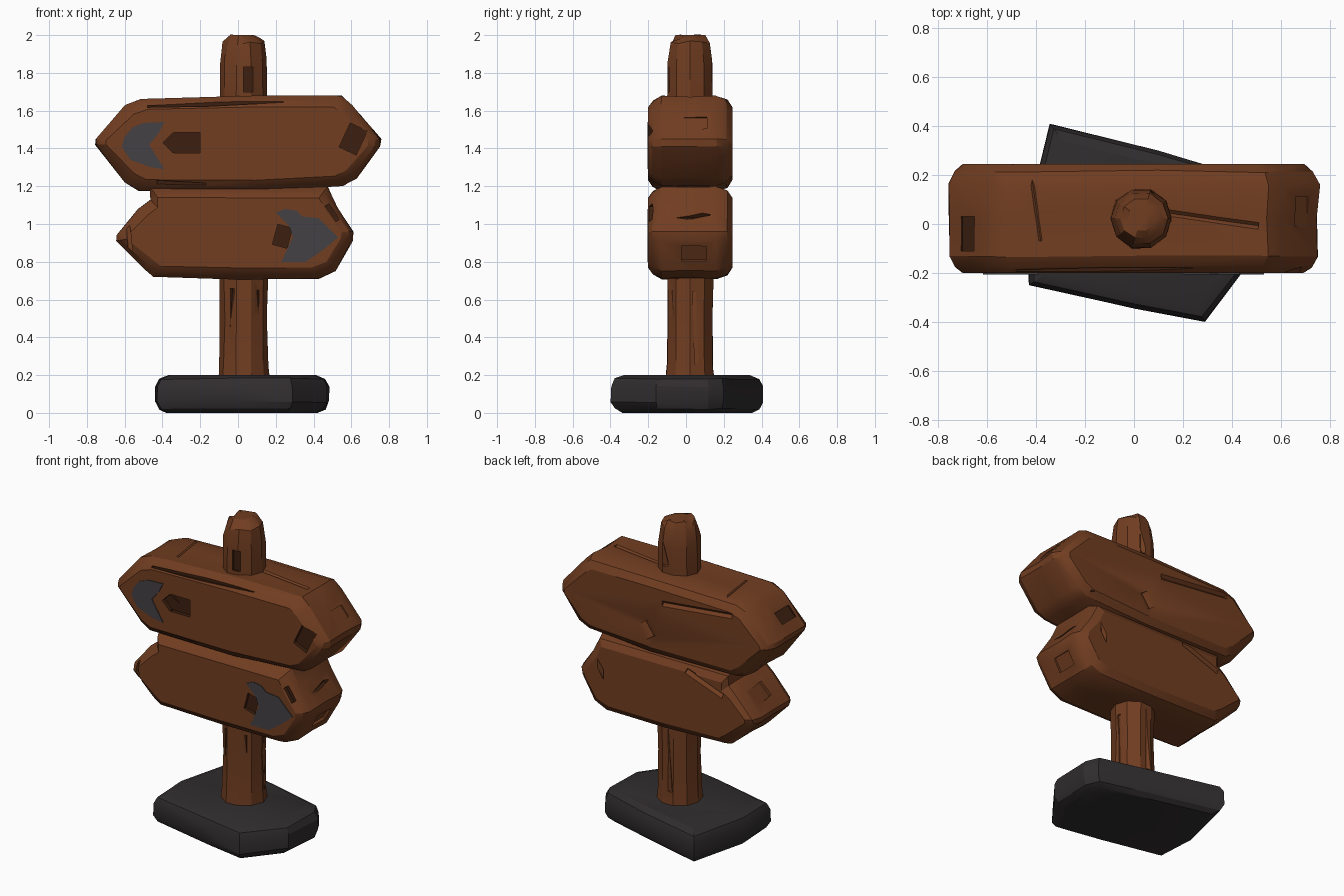
import bpy, bmesh, math, random
from mathutils import Matrix, Euler

random.seed(4)
if "Cube" in bpy.data.objects:
    bpy.data.objects.remove(bpy.data.objects["Cube"])


def material(name, r, g, b):
    m = bpy.data.materials.new(name)
    m.use_nodes = True
    m.diffuse_color = (r, g, b, 1)
    m.node_tree.nodes["Principled BSDF"].inputs["Base Color"].default_value = (r, g, b, 1)
    return m


wood = material("brown wood", 0.165, 0.047, 0.015)
carved = material("dark carved wood", 0.045, 0.014, 0.005)
stone = material("dark stone", 0.03, 0.026, 0.028)
paint = material("grey paint", 0.056, 0.052, 0.056)


def finish(name, bm, mats):
    bmesh.ops.recalc_face_normals(bm, faces=bm.faces)
    mesh = bpy.data.meshes.new(name)
    bm.to_mesh(mesh)
    bm.free()
    for m in mats:
        mesh.materials.append(m)
    ob = bpy.data.objects.new(name, mesh)
    bpy.context.collection.objects.link(ob)
    return ob


def activate(ob):
    bpy.ops.object.select_all(action="DESELECT")
    ob.select_set(True)
    bpy.context.view_layer.objects.active = ob


def loft(name, outline, rings, axis, mats, rough=0.0):
    """Stack copies of an outline; each ring is (depth, inset)."""
    bm = bmesh.new()
    us, vs = zip(*outline)
    cu, cv = (min(us) + max(us)) / 2, (min(vs) + max(vs)) / 2
    hu, hv = (max(us) - min(us)) / 2, (max(vs) - min(vs)) / 2
    loops = []
    for i, (d, inset) in enumerate(rings):
        loop = []
        inner = 0 < i < len(rings) - 1
        for u, v in outline:
            jitter = 1 - random.uniform(0, rough)
            a = cu + (u - cu) * (1 - inset / hu) * jitter
            b = cv + (v - cv) * (1 - inset / hv) * jitter
            dd = d + (random.uniform(-rough, rough) * 0.4 if inner else 0)
            loop.append(bm.verts.new((a, dd, b) if axis == "y" else (a, b, dd)))
        loops.append(loop)
    n = len(outline)
    for low, high in zip(loops, loops[1:]):
        for k in range(n):
            j = (k + 1) % n
            bm.faces.new((low[k], low[j], high[j], high[k]))
    bm.faces.new(loops[0])
    bm.faces.new(loops[-1])
    return finish(name, bm, mats)


def carve(ob, loc, size, turn=(0, 0, 0), dark=True, sides=4):
    """Cut a small prism-shaped chip; dark chips keep the darker colour."""
    bm = bmesh.new()
    spin = Matrix.Rotation(math.pi / sides, 4, "Z")
    bmesh.ops.create_cone(bm, cap_ends=True, segments=sides, radius1=0.7071,
                          radius2=0.7071, depth=1, matrix=spin)
    rot = Euler([math.radians(t) for t in turn]).to_matrix().to_4x4()
    bm.transform(Matrix.Translation(loc) @ rot @ Matrix.Diagonal((*size, 1)))
    for f in bm.faces:
        f.material_index = int(dark)
    cutter = finish("chip_cutter", bm, [wood, carved])
    cutter.hide_render = True
    activate(ob)
    mod = ob.modifiers.new("chip", "BOOLEAN")
    mod.operation, mod.solver, mod.object = "DIFFERENCE", "EXACT", cutter
    bpy.ops.object.modifier_apply(modifier=mod.name)
    bpy.data.objects.remove(cutter)


def smooth(ob, angle=28):
    activate(ob)
    bpy.ops.object.shade_smooth_by_angle(angle=math.radians(angle))


# Planks: pointed at both ends, softened front and back rims
board_rings = [(-0.2, 0.06), (-0.175, 0.025), (-0.13, 0), (0.02, 0.004),
               (0.16, 0), (0.215, 0.02), (0.245, 0.06)]
upper = loft("upper_plank", [
    (-0.76, 1.45), (-0.6, 1.63), (-0.52, 1.665), (0.1, 1.68), (0.55, 1.68),
    (0.61, 1.63), (0.76, 1.45), (0.755, 1.41), (0.63, 1.24), (0.56, 1.2),
    (0.1, 1.17), (-0.53, 1.175), (-0.6, 1.22), (-0.76, 1.42)],
    board_rings, "y", [wood, carved], 0.015)
lower = loft("lower_plank", [
    (-0.65, 0.94), (-0.53, 1.08), (-0.47, 1.13), (-0.47, 1.2), (0.48, 1.2),
    (0.53, 1.09), (0.615, 0.96), (0.61, 0.91), (0.52, 0.75), (0.43, 0.71),
    (0, 0.705), (-0.45, 0.72), (-0.5, 0.76), (-0.65, 0.91)],
    board_rings, "y", [wood, carved], 0.015)

# Post: rough ten-sided log with a worn round top
log = [(0.03 + 0.132 * math.cos(a * math.tau / 10), 0.022 + 0.132 * math.sin(a * math.tau / 10))
       for a in range(10)]
post = loft("post", log, [(0.15, -0.01), (0.24, 0), (0.5, 0.004), (0.75, 0), (1.2, 0.01),
                          (1.65, 0.002), (1.86, 0.004), (1.95, 0.02), (1.985, 0.045), (2.0, 0.075)],
            "z", [wood, carved], 0.05)

# Base: lopsided chipped slab
base = loft("base_slab", [
    (-0.345, 0.41), (0.1, 0.3), (0.44, 0.2), (0.485, 0.12), (0.475, -0.16),
    (0.29, -0.4), (0.0, -0.345), (-0.43, -0.25), (-0.44, 0.02)],
    [(0, 0.06), (0.02, 0.02), (0.06, 0), (0.14, 0), (0.18, 0.02), (0.2, 0.07)],
    "z", [stone], 0.012)

# Chips in the upper plank: front slot, end nicks, rim gouges, back dents
carve(upper, (-0.27, -0.2, 1.43), (0.14, 0.05, 0.11))
carve(upper, (-0.345, -0.2, 1.43), (0.075, 0.05, 0.075), (0, 45, 0))
carve(upper, (0.61, -0.2, 1.45), (0.1, 0.05, 0.14), (0, 25, 0))
carve(upper, (-0.69, -0.04, 1.545), (0.08, 0.14, 0.05), (0, -47, 0))
carve(upper, (0.69, 0.05, 1.54), (0.08, 0.12, 0.03), (0, 49, 0), False)
carve(upper, (-0.12, -0.185, 1.635), (0.72, 0.016, 0.02), (0, -3, 0))
carve(upper, (-0.3, -0.195, 1.215), (0.26, 0.03, 0.018), (0, 3, 0))
carve(upper, (0.3, 0.02, 1.68), (0.42, 0.025, 0.03), (45, 0, -8), False)
carve(upper, (-0.4, 0.06, 1.675), (0.025, 0.26, 0.025), (0, 40, 8), False)
carve(upper, (0.1, 0.245, 1.34), (0.1, 0.03, 0.1), (0, 35, 0), False, 3)
carve(upper, (-0.25, 0.245, 1.56), (0.5, 0.025, 0.025), (45, 6, 0), False)
carve(upper, (0.3, 0.225, 1.25), (0.45, 0.025, 0.02), (40, 0, 0))

# Chips in the lower plank
carve(lower, (0.235, -0.2, 0.935), (0.08, 0.04, 0.11), (0, 15, 0))
carve(lower, (0.5, -0.19, 1.06), (0.1, 0.04, 0.025), (0, 55, 0))
carve(lower, (-0.575, -0.19, 0.92), (0.02, 0.04, 0.15), (0, -5, 0), False)
carve(lower, (0.57, 0.04, 0.84), (0.09, 0.13, 0.04), (0, -58, 0), False)
carve(lower, (0.56, 0.02, 1.04), (0.02, 0.22, 0.03), (0, 30, 12))
carve(lower, (-0.57, 0.06, 1.04), (0.1, 0.16, 0.03), (0, -49, 10), False)
carve(lower, (-0.3, 0.24, 1.1), (0.28, 0.03, 0.03), (45, -20, 0), False)
carve(lower, (0.43, 0.24, 0.98), (0.025, 0.03, 0.24), (0, 25, 45), False)

# Chips in the post: a square knot and long grain splits
carve(post, (0.055, -0.11, 1.765), (0.05, 0.05, 0.13))
carve(post, (-0.04, -0.09, 0.48), (0.018, 0.03, 0.36), (0, 4, 30))
carve(post, (0.11, -0.085, 0.45), (0.016, 0.03, 0.4), (0, -2, -30))
carve(post, (0.155, 0.05, 0.45), (0.025, 0.02, 0.38), (2, 0, 0), False)
carve(post, (0.02, 0.15, 0.48), (0.025, 0.025, 0.4), (0, 3, 45), False)
carve(post, (0.06, 0.15, 1.82), (0.03, 0.03, 0.2), (0, 12, 45), False)

for ob in (upper, lower, post, base):
    smooth(ob)


# Painted arrowheads on the plank fronts
def plate(name, points):
    loft(name, points, [(-0.205, 0), (-0.198, 0)], "y", [paint])


plate("upper_arrowhead", [
    (-0.615, 1.41), (-0.6, 1.46), (-0.56, 1.51), (-0.5, 1.535), (-0.39, 1.54),
    (-0.42, 1.48), (-0.47, 1.42), (-0.39, 1.29), (-0.46, 1.3), (-0.57, 1.34)])
plate("lower_arrowhead", [
    (0.2, 1.06), (0.25, 1.08), (0.31, 1.07), (0.34, 1.04), (0.43, 1.03),
    (0.53, 0.93), (0.46, 0.87), (0.36, 0.8), (0.23, 0.8), (0.29, 0.93), (0.27, 0.99)])
